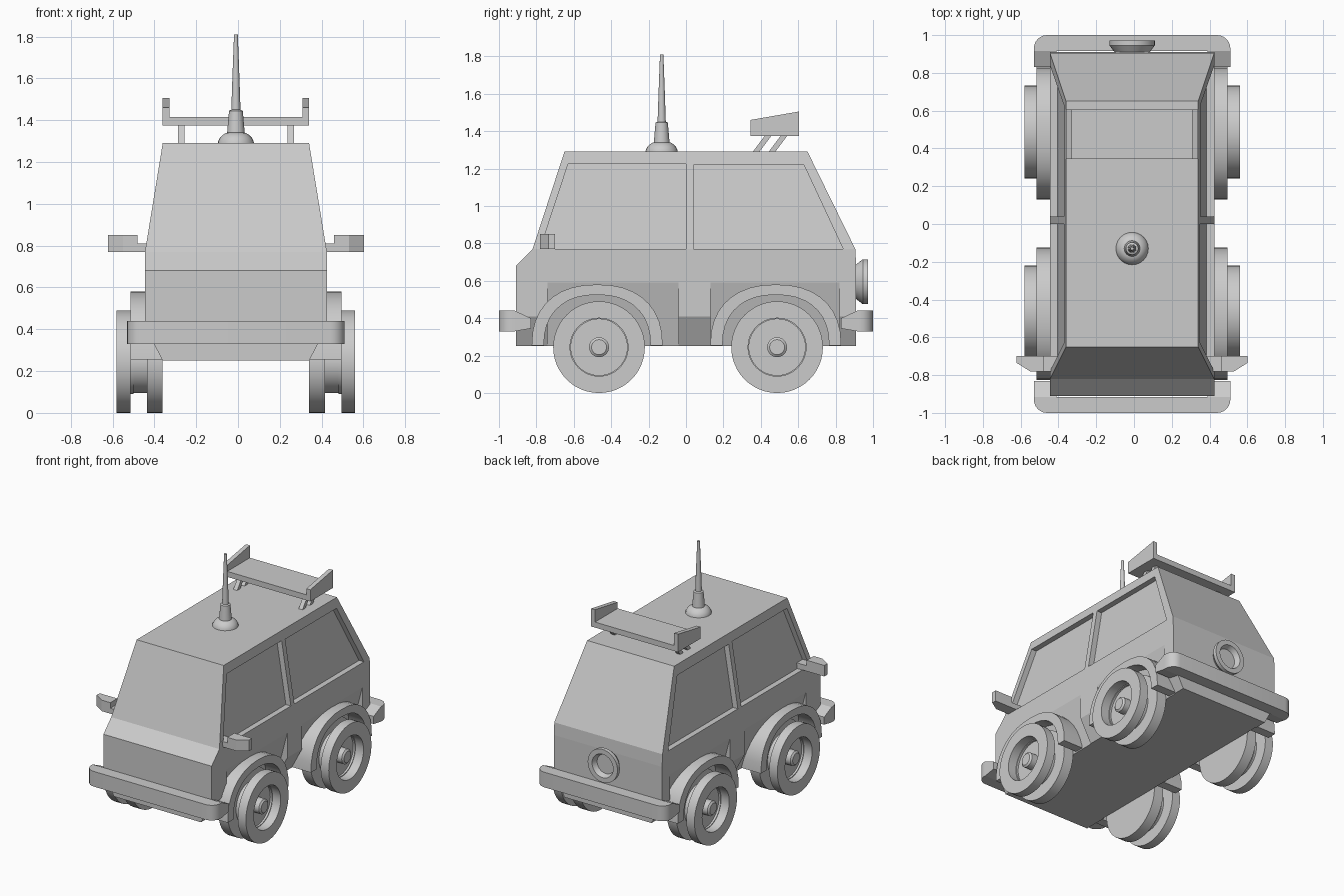
import bpy, bmesh
from math import sin, cos, pi, radians

old = bpy.data.objects.get("Cube")
if old:
    bpy.data.objects.remove(old, do_unlink=True)

CX = -0.01  # centre line of the van

grey = bpy.data.materials.new("plain_grey")
grey.use_nodes = True
grey.diffuse_color = (0.6, 0.6, 0.6, 1)
grey.node_tree.nodes["Principled BSDF"].inputs["Base Color"].default_value = (0.6, 0.6, 0.6, 1)


def build(name, verts, faces, side=1, smooth=False):
    """Make an object; side=-1 mirrors it across the centre line."""
    bm = bmesh.new()
    vs = [bm.verts.new((CX + side * x, y, z)) for x, y, z in verts]
    for f in faces:
        bm.faces.new([vs[i] for i in f])
    bmesh.ops.remove_doubles(bm, verts=bm.verts, dist=0.0001)
    bmesh.ops.recalc_face_normals(bm, faces=bm.faces)
    mesh = bpy.data.meshes.new(name)
    bm.to_mesh(mesh)
    bm.free()
    mesh.materials.append(grey)
    ob = bpy.data.objects.new(name, mesh)
    bpy.context.collection.objects.link(ob)
    if smooth:
        activate(ob)
        bpy.ops.object.shade_smooth_by_angle(angle=radians(35))
    return ob


def activate(ob):
    for o in bpy.context.selected_objects:
        o.select_set(False)
    ob.select_set(True)
    bpy.context.view_layer.objects.active = ob


def loft(name, rings, side=1, smooth=False):
    """Skin equal-length rings of points and cap both ends."""
    n = len(rings[0])
    faces = [list(range(n)), [(len(rings) - 1) * n + i for i in range(n)]]
    for r in range(len(rings) - 1):
        for i in range(n):
            j = (i + 1) % n
            faces.append([r * n + i, r * n + j, r * n + n + j, r * n + n + i])
    return build(name, [p for ring in rings for p in ring], faces, side, smooth)


def prism(name, pts, axis, a, b, side=1, smooth=False):
    place = {"x": lambda p, h: (h, p[0], p[1]),
             "y": lambda p, h: (p[0], h, p[1]),
             "z": lambda p, h: (p[0], p[1], h)}[axis]
    return loft(name, [[place(p, h) for p in pts] for h in (a, b)], side, smooth)


def rect(a, b, c, d):
    return [(a, c), (b, c), (b, d), (a, d)]


def lathe(name, profile, axis, u, v, side=1, n=40):
    """Turn (radius, height) points around an axis through (u, v)."""
    place = {"x": lambda p, q, h: (h, p, q),
             "y": lambda p, q, h: (p, h, q),
             "z": lambda p, q, h: (p, q, h)}[axis]
    rings = [[place(u + r * cos(2 * pi * i / n), v + r * sin(2 * pi * i / n), h)
              for i in range(n)] for r, h in profile]
    return loft(name, rings, side, True)


def cut(target, cutter):
    mod = target.modifiers.new("cut", "BOOLEAN")
    mod.operation = "DIFFERENCE"
    mod.solver = "EXACT"
    mod.object = cutter
    activate(target)
    bpy.ops.object.modifier_apply(modifier=mod.name)
    bpy.data.objects.remove(cutter, do_unlink=True)


# Body shell: height, front, back, half width
levels = [(0.25, -0.91, 0.91, 0.35), (0.41, -0.91, 0.91, 0.435),
          (0.68, -0.91, 0.91, 0.435), (0.77, -0.82, 0.905, 0.435),
          (1.29, -0.65, 0.65, 0.35)]
body = loft("body", [[(-w, f, z), (w, f, z), (w, b, z), (-w, b, z)]
                     for z, f, b, w in levels])

# Recessed side windows and wheel pockets
windows = [[(-0.78, 0.77), (-0.63, 1.225), (0, 1.225), (0, 0.77)],
           [(0.04, 0.77), (0.04, 1.22), (0.63, 1.22), (0.84, 0.77)]]
for side in (1, -1):
    for win in windows:
        rings = [[(0.435 - 0.085 * (z - 0.77) / 0.52 + d, y, z) for y, z in win]
                 for d in (-0.04, 0.15)]
        cut(body, loft("window_cutter", rings, side))
    for a, b in ((-0.74, -0.04), (0.13, 0.82)):
        pocket = [(0.436, 0.594), (0.332, 0.2), (0.7, 0.2), (0.7, 0.594)]
        cut(body, prism("pocket_cutter", pocket, "y", a, b, side))

# Wheels and arches
wheel = [(0, 0.35), (0.245, 0.35), (0.245, 0.425), (0.15, 0.425), (0.15, 0.505),
         (0.245, 0.505), (0.245, 0.57), (0.155, 0.57), (0.155, 0.49),
         (0.053, 0.49), (0.053, 0.54), (0.04, 0.55), (0, 0.55)]


def arch_curve(y, w, h, n=18):
    pts = []
    for i in range(n + 1):
        c, s = cos(pi * i / n), max(sin(pi * i / n), 0)
        cc = abs(c) ** 0.87 * (1 if c > 0 else -1)
        pts.append((y + w * cc, 0.255 + h * s ** 0.87))
    return pts


for side, label in ((1, "left"), (-1, "right")):
    for end, wy, ay in (("front", -0.465, -0.475), ("rear", 0.487, 0.48)):
        lathe(f"{end}_{label}_wheel", wheel, "x", wy, 0.245, side, 48)
        outline = arch_curve(ay, 0.35, 0.325) + arch_curve(ay, 0.285, 0.27)[::-1]
        prism(f"{end}_{label}_arch", outline, "x", 0.35, 0.505, side, True)

    # Wing mirrors
    head = [(0.47, -0.70), (0.612, -0.70), (0.612, -0.735), (0.54, -0.78), (0.47, -0.78)]
    prism(f"{label}_mirror", head, "z", 0.77, 0.85, side)
    prism(f"{label}_mirror_arm", rect(0.39, 0.48, -0.78, -0.70), "z", 0.77, 0.81, side)

    # Roof wing end plates and struts
    plate = [(0.345, 1.375), (0.605, 1.375), (0.605, 1.505), (0.345, 1.46)]
    prism(f"{label}_wing_plate", plate, "x", 0.318, 0.35, side)
    for k, y in enumerate((0.35, 0.435)):
        strut = [(y, 1.28), (y + 0.035, 1.28), (y + 0.11, 1.38), (y + 0.075, 1.38)]
        prism(f"{label}_wing_strut_{k + 1}", strut, "x", 0.247, 0.278, side)

prism("roof_wing", rect(0.345, 0.605, 1.375, 1.415), "x", -0.33, 0.33)

# Bumpers with rounded corners and tapered ends
for end, s in (("front", -1), ("rear", 1)):
    arc = [(0.45 + 0.07 * sin(pi * i / 12), 0.93 + 0.07 * cos(pi * i / 12)) for i in range(7)]
    half = arc + [(0.52, 0.915)]
    plan = [(x, s * y) for x, y in half] + [(-x, s * y) for x, y in half[::-1]]
    prism(f"{end}_bumper", plan, "z", 0.33, 0.44, smooth=True)
    for side, label in ((1, "left"), (-1, "right")):
        rings = [[(x, s * y, z) for x, z in rect(0.4, 0.52, lo, hi)]
                 for y, lo, hi in ((0.915, 0.33, 0.44), (0.83, 0.345, 0.40))]
        loft(f"{end}_{label}_bumper_end", rings, side)

# Round lamp on the back
lathe("rear_lamp", [(0, 0.9), (0.085, 0.9), (0.12, 0.945), (0.12, 0.972),
                    (0.085, 0.972), (0.07, 0.935), (0, 0.935)], "y", 0, 0.595)

# Roof aerial
dome = [(0.087 * cos(a), 1.285 + 0.065 * sin(a)) for a in (0, 0.25, 0.5, 0.75, 1.0)]
lathe("aerial", [(0, 1.285)] + dome + [(0.042, 1.34), (0.033, 1.445), (0.022, 1.45),
                                       (0.017, 1.6), (0.009, 1.81), (0, 1.81)],
      "z", 0, -0.13, n=24)
